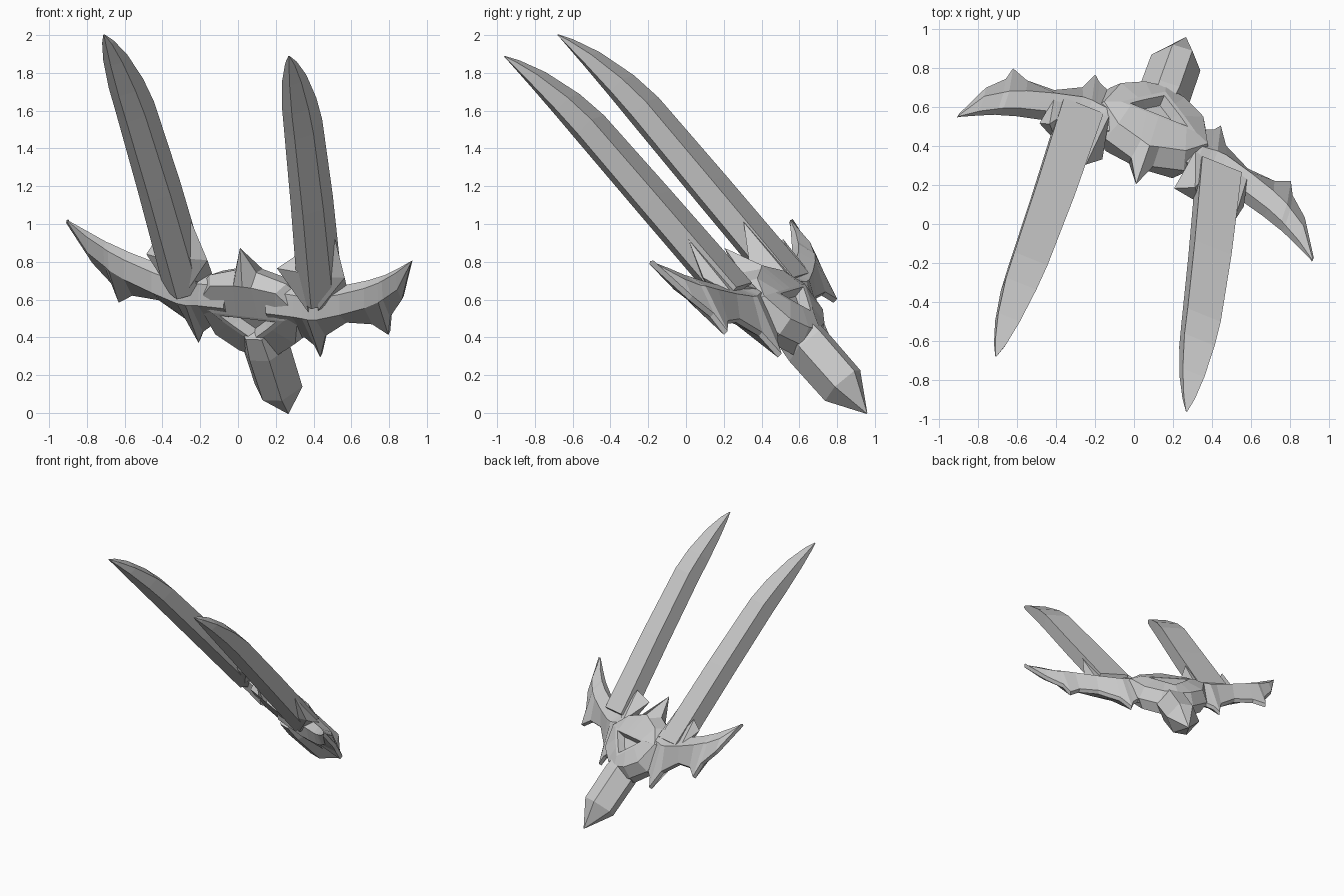
import bpy, bmesh
from mathutils import Vector

if "Cube" in bpy.data.objects:
    bpy.data.objects.remove(bpy.data.objects["Cube"])

# Tilted working frame: V across the guard, U along the blades, N out of the flat side
O = Vector((0.10, 0.523, 0.539))
U = Vector((-0.183, -0.664, 0.725)).normalized()
V = Vector((0.920, -0.373, -0.110))
V = (V - U * V.dot(U)).normalized()
N = U.cross(V)


def world(p):
    return O + V * p[0] + U * p[1] + N * p[2]


def finish(name, bm):
    bmesh.ops.remove_doubles(bm, verts=bm.verts, dist=0.0005)
    bmesh.ops.recalc_face_normals(bm, faces=bm.faces)
    mesh = bpy.data.meshes.new(name)
    bm.to_mesh(mesh)
    bm.free()
    bpy.context.collection.objects.link(bpy.data.objects.new(name, mesh))


def loft(name, rings):
    bm = bmesh.new()
    loops = [[bm.verts.new(world(p)) for p in r] for r in rings]
    n = len(loops[0])
    for a, b in zip(loops, loops[1:]):
        for i in range(n):
            j = (i + 1) % n
            bm.faces.new((a[i], a[j], b[j], b[i]))
    bm.faces.new(loops[0])
    bm.faces.new(loops[-1])
    finish(name, bm)


def hull(name, pts):
    bm = bmesh.new()
    for p in pts:
        bm.verts.new(world(p))
    bmesh.ops.convex_hull(bm, input=bm.verts)
    finish(name, bm)


# Blades: blunt five-sided section, spine falling to the tip, slight sideways bow
def blade(name, base, tip):
    base, tip = Vector(base), Vector(tip)
    rings = []
    for t, h, w, bow in [(-0.03, .19, .11, 0), (.35, .185, .102, 0), (.66, .175, .092, -.008),
                         (.76, .15, .084, -.012), (.88, .095, .06, -.01),
                         (.96, .04, .03, -.004), (1, .004, .004, 0)]:
        c = base.lerp(tip, t) + Vector((bow, 0, 0))
        rings.append([c + Vector((x * w, 0, z * h)) for x, z in
                      [(0, 0), (.92, .35), (1, 1), (-1, 1), (-.92, .35)]])
    loft(name, rings)


blade("left_blade", (-.385, .20, -.125), (-.457, 2.007, -.064))
blade("right_blade", (.395, .23, -.11), (.563, 1.933, .012))


# Central body: raised shield with a triangular recess on both sides
def mirrored(half):
    return half + [(-x, y) for x, y in half[-2:0:-1]]


outline = mirrored([(0, .47), (.06, .30), (.22, .24), (.34, .10), (.27, -.12), (.13, -.22), (0, -.25)])
tri = mirrored([(0, .05), (.05, .05), (.12, .05), (.16, .05), (.10, -.01), (.05, -.055), (0, -.10)])


def scaled(pts, s, n):
    return [(x * s, y * s, n) for x, y in pts]


shoulder = [(x * .85, min(y * .8, .26)) for x, y in outline]
under = [(x * .85, min(y, .26)) for x, y in outline]
loft("guard_body", [scaled(tri, .7, -.06), scaled(tri, 1, -.115), scaled(tri, 1.3, -.115),
                    scaled(under, 1, -.09), scaled(outline, 1, -.01), scaled(shoulder, 1, .08),
                    scaled(tri, 1.3, .11), scaled(tri, 1, .11), scaled(tri, .7, .06)])

# Pommel spike
loft("pommel", [[(c + x * w, u, z * t - .03) for x, z in
                 [(1, .1), (.35, 1), (-.45, .9), (-1, -.1), (-.35, -1), (.45, -.9)]]
                for u, w, t, c in [(-.08, .11, .11, .01), (-.22, .135, .125, .02),
                                   (-.51, .132, .122, .035), (-.712, .003, .003, .05)]])

# Guard arms: v, upper edge, lower edge (two barbs), half thickness, drop of the lower edge
stations = [(.12, .22, -.14, .11, .02), (.27, .21, -.11, .105, .03), (.32, .20, -.15, .10, .04),
            (.35, .195, -.215, .10, .06), (.40, .20, -.07, .10, .04), (.54, .245, .04, .09, .03),
            (.69, .305, .05, .08, .03), (.775, .35, -.005, .07, .04), (.80, .365, .11, .06, .02),
            (.89, .43, .24, .045, .01), (.99, .515, .508, .004, 0)]
for side, s in (("left", -1), ("right", 1)):
    rings = []
    for v, hi, lo, t, d in stations:
        mid = hi - min(hi - lo, .2) * .5
        k = .02 * (1 - v)
        rings.append([(s * v, hi, t * .4 - k), (s * v, mid, t * .85 - k), (s * v, lo, .015 - d),
                      (s * v, lo, -.015 - d), (s * v, mid, -t - k), (s * v, hi, -t * .4 - k)])
    loft(side + "_guard_arm", rings)

    # Collar fins beside each blade; the right-hand fin of each pair is the long one
    inner_tip, outer_tip = (.55, .38) if s < 0 else (.40, .54)
    hull(side + "_inner_collar", [(s * x, y, z) for x, y, z in [
        (.20, .37, -.03), (.29, inner_tip, .06), (.24, .14, .06), (.36, .14, -.10),
        (.35, .20, .05), (.35, .38, -.05)]])
    hull(side + "_outer_collar", [(s * x, y, z) for x, y, z in [
        (.57, .33, 0), (.53, outer_tip, .07), (.54, .16, .05), (.42, .16, -.10),
        (.44, .20, .05), (.45, .36, -.05)]])
